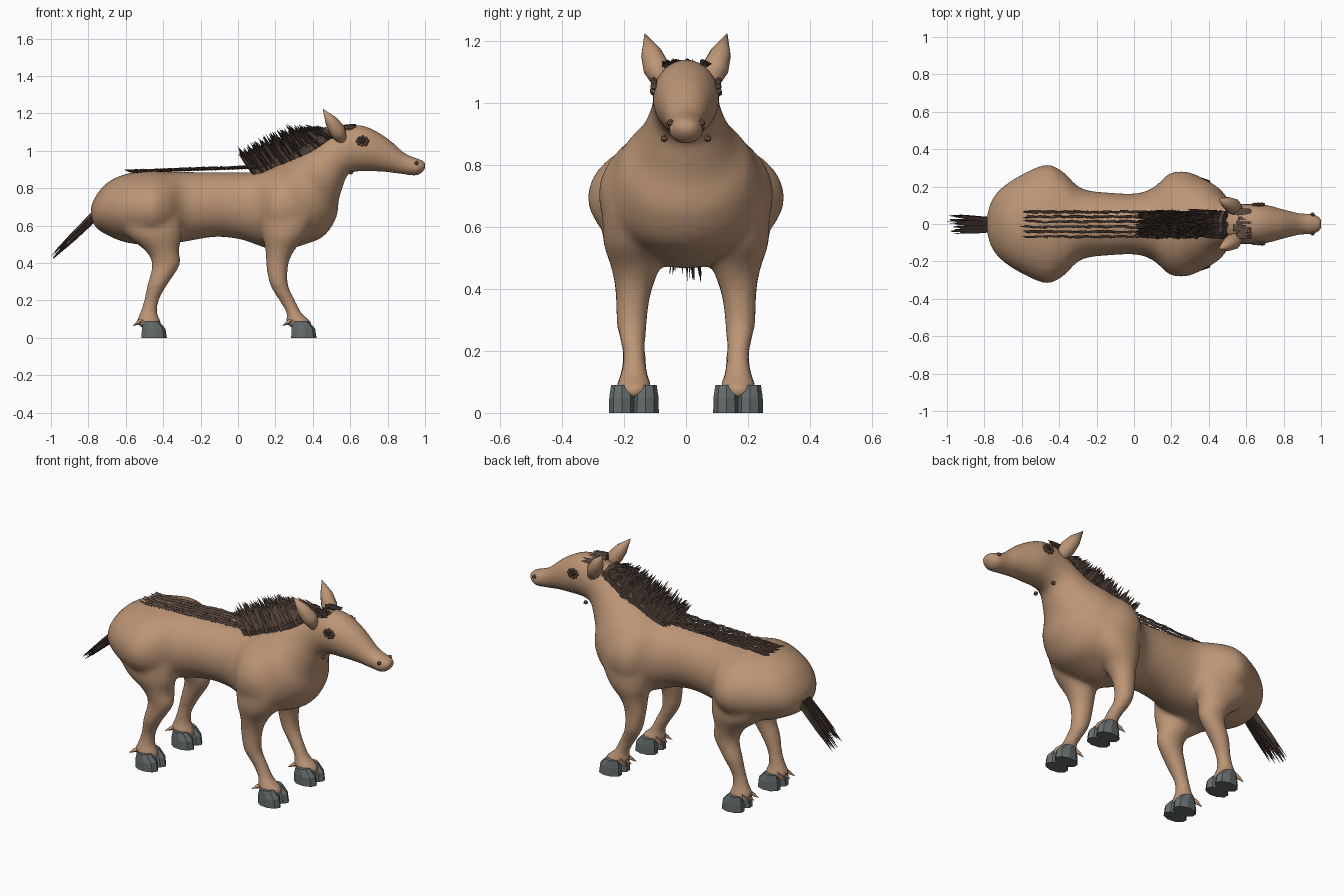
import bpy, bmesh, math, random
from mathutils import Vector

random.seed(4)
if "Cube" in bpy.data.objects:
    bpy.data.objects.remove(bpy.data.objects["Cube"])


def material(name, r, g, b):
    m = bpy.data.materials.new(name)
    m.diffuse_color = (r, g, b, 1)
    m.use_nodes = True
    m.node_tree.nodes["Principled BSDF"].inputs["Base Color"].default_value = (r, g, b, 1)
    return m


COAT = material("tan_coat", .50, .30, .18)
HAIR = material("dark_brown_hair", .085, .055, .042)
HOOF = material("grey_hoof", .13, .15, .15)
LID = material("brown_eyelid", .22, .13, .085)
EYE = material("dark_eye", .03, .02, .015)


def finish(bm, name, mat, smooth=False):
    bmesh.ops.recalc_face_normals(bm, faces=bm.faces)
    for f in bm.faces:
        f.smooth = smooth
    me = bpy.data.meshes.new(name)
    bm.to_mesh(me)
    bm.free()
    me.materials.append(mat)
    ob = bpy.data.objects.new(name, me)
    bpy.context.collection.objects.link(ob)
    return ob


def skin(bm, rings):
    """Join rings of points into a closed tube."""
    rows = [[bm.verts.new(p) for p in ring] for ring in rings]
    n = len(rows[0])
    for a, b in zip(rows, rows[1:]):
        for i in range(n):
            j = (i + 1) % n
            bm.faces.new((a[i], a[j], b[j], b[i]))
    bm.faces.new(rows[0])
    bm.faces.new(rows[-1][::-1])


def spline(keys, steps):
    """Catmull-Rom interpolation of section values."""
    k = [Vector(v) for v in keys]
    k = [k[0]] + k + [k[-1]]
    out = []
    for a, b, c, d in zip(k, k[1:], k[2:], k[3:]):
        for s in range(steps):
            t = s / steps
            out.append(b + (c - a) * (t / 2) + (a * 2 - b * 5 + c * 4 - d) * (t * t / 2)
                       + (b * 3 - a - c * 3 + d) * (t ** 3 / 2))
    return out + [k[-1]]


def loft(bm, keys, y=0, sides=28, steps=4):
    """Elliptical sections: two end points in the side plane, half width, y offset."""
    rings = []
    for v in spline(keys, steps):
        x0, z0, x1, z1, w = v[:5]
        yc = y + (v[5] if len(v) > 5 else 0) * (1 if y >= 0 else -1)
        ring = []
        for i in range(sides):
            a = math.tau * i / sides
            c = (1 + math.cos(a)) / 2
            ring.append((x0 + (x1 - x0) * c, yc + w * math.sin(a), z0 + (z1 - z0) * c))
        rings.append(ring)
    skin(bm, rings)


def tube(bm, points, radii, sides):
    """Round tube through points."""
    pts = [Vector(p) for p in points]
    rings = []
    for i, (p, r) in enumerate(zip(pts, radii)):
        d = pts[min(i + 1, len(pts) - 1)] - pts[max(i - 1, 0)]
        q = d.to_track_quat('Z', 'Y')
        rings.append([p + q @ Vector((r * math.cos(math.tau * k / sides),
                                      r * math.sin(math.tau * k / sides), 0))
                      for k in range(sides)])
    skin(bm, rings)


def strand(bm, base, tip, r):
    base, tip = Vector(base), Vector(tip)
    tube(bm, (base, base.lerp(tip, .55), tip), (r, r * .8, .0008), 3)


rnd = random.uniform

# Trunk, neck and head as one continuous loft
TRUNK = [
    (-.787, .65, -.787, .70, .04), (-.76, .59, -.76, .76, .13), (-.70, .55, -.70, .83, .20),
    (-.60, .51, -.60, .877, .265), (-.47, .495, -.47, .895, .318), (-.38, .50, -.38, .89, .28),
    (-.28, .515, -.28, .888, .19), (-.12, .54, -.12, .885, .167), (.02, .525, .02, .885, .165),
    (.12, .49, .10, .89, .20), (.22, .465, .16, .905, .27), (.36, .50, .20, .925, .28),
    (.46, .545, .25, .945, .245), (.525, .64, .29, .965, .21), (.54, .74, .33, .985, .165),
    (.565, .82, .38, 1.01, .135), (.59, .875, .46, 1.07, .112), (.645, .89, .55, 1.13, .107),
    (.72, .89, .67, 1.135, .105), (.80, .885, .79, 1.075, .08), (.89, .873, .89, .99, .058),
    (.96, .868, .96, .96, .056), (1.002, .90, 1.002, .945, .03)]

# Leg sections, from the shoulder or hip down to the hoof
LEG_Z = (.66, .55, .465, .39, .285, .20, .13, .085, .05)
LEG_Y = (.17, .17, .163, .17, .175, .168, .168, .168, .168)
LEG_W = (.10, .097, .078, .058, .049, .038, .043, .058, .05)
FRONT_X = [(.12, .42), (.13, .37), (.147, .30), (.15, .27), (.17, .268),
           (.22, .307), (.26, .342), (.255, .395), (.29, .39)]
REAR_X = [(-.66, -.30), (-.60, -.30), (-.495, -.315), (-.46, -.31), (-.485, -.377),
          (-.503, -.423), (-.525, -.43), (-.545, -.41), (-.51, -.41)]

bm = bmesh.new()
loft(bm, TRUNK)
for xs in (FRONT_X, REAR_X):
    keys = [(a, z, b, z, w, y) for (a, b), z, w, y in zip(xs, LEG_Z, LEG_W, LEG_Y)]
    for side in (1e-6, -1e-6):
        loft(bm, keys, side, 20)
body = finish(bm, "body", COAT, True)
mod = body.modifiers.new("blend", 'REMESH')
mod.mode = 'VOXEL'
mod.voxel_size = .013
mod.use_smooth_shade = True
mod = body.modifiers.new("soften", 'SMOOTH')
mod.factor = .5
mod.iterations = 10

for side, label in ((1, "left"), (-1, "right")):
    # Ears
    bm = bmesh.new()
    tube(bm, [(.56, .07 * side, 1.05), (.53, .094 * side, 1.11), (.498, .112 * side, 1.16),
              (.455, .132 * side, 1.222)], (.028, .044, .034, .002), 12)
    finish(bm, label + "_ear", COAT, True)

    # Eyeball with a ring of lumpy lid folds
    centre = Vector((.665, .098 * side, 1.052))
    bm = bmesh.new()
    bmesh.ops.create_icosphere(bm, subdivisions=2, radius=.017)
    bmesh.ops.translate(bm, verts=bm.verts, vec=centre)
    finish(bm, label + "_eye", EYE, True)
    bm = bmesh.new()
    for k in range(8):
        a = math.tau * k / 8
        lump = bmesh.ops.create_icosphere(bm, subdivisions=1, radius=rnd(.010, .014))
        offset = Vector((.026 * math.cos(a), .006 * side, .02 * math.sin(a)))
        bmesh.ops.translate(bm, verts=lump["verts"], vec=centre + offset)
    finish(bm, label + "_eyelids", LID)

    # Nostril and jaw knob
    bm = bmesh.new()
    for x, y, z, r in ((.955, .05, .935, .013), (.605, .07, .885, .013)):
        lump = bmesh.ops.create_icosphere(bm, subdivisions=1, radius=r)
        bmesh.ops.translate(bm, verts=lump["verts"], vec=(x, y * side, z))
    finish(bm, label + "_nostril_and_jaw_knob", LID)

    for end, x in (("front", 0), ("rear", -.80)):
        # Cloven hoof of two faceted lobes
        bm = bmesh.new()
        for dy in (-.038, .038):
            loft(bm, [(.28 + x, 0, .42 + x, 0, .043), (.282 + x, .05, .412 + x, .05, .042),
                      (.292 + x, .09, .375 + x, .09, .036)], .168 * side + dy, 9, 1)
        finish(bm, f"{end}_{label}_hoof", HOOF)
        # Fetlock tufts
        bm = bmesh.new()
        for dy in (-.03, 0, .03):
            y = .168 * side + dy
            strand(bm, (.30 + x, y, .10), (.238 + x, y + dy * .5, .065), .016)
        finish(bm, f"{end}_{label}_fetlock_tuft", COAT)

# Mane: a ridge along the crest covered with swept-back strands
CREST = [(.10, .89, .13), (.25, .945, .16), (.38, 1.01, .135), (.50, 1.095, .05)]
bm = bmesh.new()
loft(bm, [(x + .02, z - .05, x - .03, z + .035, .072) for x, z, h in CREST], 0, 10, 3)
finish(bm, "mane_ridge", HAIR)
bm = bmesh.new()
path = spline(CREST, 14)
for p in path:
    for k in range(11):
        y = rnd(-.07, .07)
        x, z, h = p[0] + rnd(-.015, .015), p[1] - .025 * abs(y) / .07, p[2]
        m = rnd(.55, 1)
        strand(bm, (x, y, z), (x - .10 * m, y * rnd(.5, 1.15), z + h * m), rnd(.008, .015))
finish(bm, "mane", HAIR)

# Forelock between the ears
bm = bmesh.new()
for k in range(26):
    y = rnd(-.07, .07)
    strand(bm, (.55 + rnd(-.02, .02), y, 1.125), (.63, y + rnd(-.02, .02), rnd(1.115, 1.142)), .013)
finish(bm, "forelock", HAIR)

# Stripe of short hair in rows along the back
bm = bmesh.new()
for y in (-.066, -.04, -.014, .014, .04, .066):
    for k in range(38):
        x = -.55 + .018 * k
        z = .885 + .035 * (x + .6)
        strand(bm, (x, y + rnd(-.004, .004), z),
               (x - rnd(.04, .06), y + rnd(-.008, .008), z + rnd(.004, .014)), .0075)
finish(bm, "back_stripe", HAIR)

# Tail
bm = bmesh.new()
for k in range(60):
    y, m = rnd(-.04, .04), 1 if k == 0 else rnd(.6, .97)
    lift = rnd(-.025, .025)
    strand(bm, (-.755, y * .8, .66 + lift),
           (-.755 - .245 * m, y * 1.3, .66 + lift * .8 - .235 * m), rnd(.008, .013))
finish(bm, "tail", HAIR)
